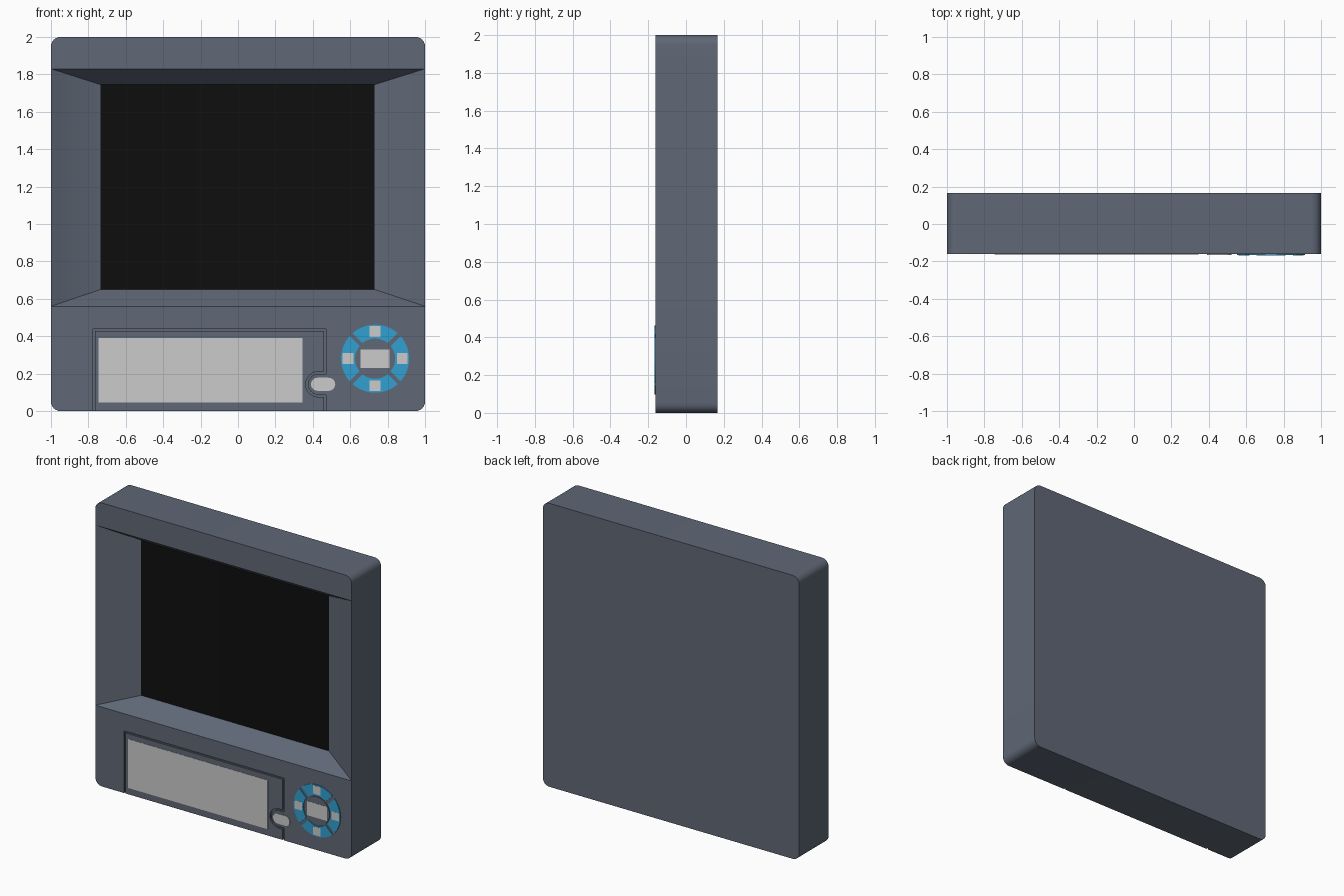
import bpy, bmesh, math
from mathutils import Vector

if "Cube" in bpy.data.objects:
    bpy.data.objects.remove(bpy.data.objects["Cube"])

FRONT, BACK = -0.161, 0.167      # front and back planes of the case
SCREEN_Y = -0.03                 # depth of the recessed screen


def material(name, rgb):
    m = bpy.data.materials.new(name)
    m.diffuse_color = (*rgb, 1)
    m.use_nodes = True
    m.node_tree.nodes["Principled BSDF"].inputs["Base Color"].default_value = m.diffuse_color
    return m


SLATE = material("slate grey", (0.115, 0.137, 0.180))
BLACK = material("screen black", (0.0045, 0.0045, 0.0045))
PALE = material("pale grey", (0.60, 0.60, 0.60))
BLUE = material("bright blue", (0.032, 0.35, 0.63))


def finish(name, bm, mats):
    bmesh.ops.recalc_face_normals(bm, faces=bm.faces)
    me = bpy.data.meshes.new(name)
    bm.to_mesh(me)
    bm.free()
    for m in mats:
        me.materials.append(m)
    ob = bpy.data.objects.new(name, me)
    bpy.context.collection.objects.link(ob)
    return ob


def smooth(ob):
    bpy.ops.object.select_all(action='DESELECT')
    bpy.context.view_layer.objects.active = ob
    ob.select_set(True)
    bpy.ops.object.shade_smooth_by_angle(angle=math.radians(30))


def prism(name, pts, y0, y1, mat):
    """Extrude an outline in the x-z plane from y0 to y1."""
    bm = bmesh.new()
    a = [bm.verts.new((x, y0, z)) for x, z in pts]
    b = [bm.verts.new((x, y1, z)) for x, z in pts]
    bm.faces.new(a)
    bm.faces.new(b[::-1])
    for i in range(len(pts)):
        j = (i + 1) % len(pts)
        bm.faces.new((a[i], b[i], b[j], a[j]))
    return finish(name, bm, [mat])


def arc(cx, cz, r, a0, a1, n):
    return [(cx + r * math.cos(math.radians(a0 + (a1 - a0) * i / n)),
             cz + r * math.sin(math.radians(a0 + (a1 - a0) * i / n))) for i in range(n + 1)]


def rect(cx, cz, w, h):
    return [(cx - w/2, cz - h/2), (cx + w/2, cz - h/2), (cx + w/2, cz + h/2), (cx - w/2, cz + h/2)]


def offset(path, d):
    """Mitred sideways offset of an open path."""
    pts = [Vector(p) for p in path]
    out = []
    for i, p in enumerate(pts):
        dirs = []
        if i > 0:
            dirs.append((p - pts[i - 1]).normalized())
        if i < len(pts) - 1:
            dirs.append((pts[i + 1] - p).normalized())
        normals = [Vector((-v.y, v.x)) for v in dirs]
        m = sum(normals, Vector((0, 0))).normalized()
        out.append(tuple(p + m * d / m.dot(normals[0])))
    return out


# Case: rounded slab with a full-width sloping recess around the screen
R, LOW, HIGH = 0.05, 0.56, 1.83
upper = [(1, HIGH)] + arc(1 - R, 2 - R, R, 0, 90, 6) + arc(R - 1, 2 - R, R, 90, 180, 6) + [(-1, HIGH)]
lower = [(-1, LOW)] + arc(R - 1, R, R, 180, 270, 6) + arc(1 - R, R, R, 270, 360, 6) + [(1, LOW)]
bm = bmesh.new()
up = [bm.verts.new((x, FRONT, z)) for x, z in upper]
lo = [bm.verts.new((x, FRONT, z)) for x, z in lower]
rear = [bm.verts.new((x, BACK, z)) for x, z in upper + lower]
front = up + lo
bm.faces.new(up)
bm.faces.new(lo)
bm.faces.new(rear)
for i in range(len(front)):
    j = (i + 1) % len(front)
    bm.faces.new((front[i], front[j], rear[j], rear[i]))
rim = [up[0], up[-1], lo[0], lo[-1]]
inner = [bm.verts.new((x, SCREEN_Y, z)) for x, z in
         ((0.73, 1.745), (-0.735, 1.745), (-0.735, 0.65), (0.73, 0.65))]
for i in range(4):
    j = (i + 1) % 4
    bm.faces.new((rim[i], rim[j], inner[j], inner[i]))
bm.faces.new(inner).material_index = 1
case = finish("case", bm, [SLATE, BLACK])

# Door seam: narrow groove that bends around the latch button
seam = ([(-0.77, -0.05), (-0.77, 0.433), (0.465, 0.433), (0.465, 0.205)]
        + arc(0.43, 0.143, 0.062, 90, 270, 12) + [(0.465, 0.081), (0.465, -0.05)])
groove = prism("seam_cutter", offset(seam, 0.006) + offset(seam, -0.006)[::-1],
               FRONT - 0.02, FRONT + 0.012, SLATE)
groove.hide_render = True
cut = case.modifiers.new("seam", 'BOOLEAN')
cut.operation = 'DIFFERENCE'
cut.solver = 'EXACT'
cut.object = groove
bpy.context.view_layer.objects.active = case
bpy.ops.object.modifier_apply(modifier=cut.name)
bpy.data.objects.remove(groove)
smooth(case)

# Door label and latch button
prism("door_label", rect(-0.2, 0.2175, 1.09, 0.345), FRONT - 0.0015, FRONT + 0.002, PALE)
latch = arc(0.485, 0.143, 0.035, -90, 90, 10) + arc(0.425, 0.143, 0.035, 90, 270, 10)
smooth(prism("latch_button", latch, FRONT - 0.005, FRONT + 0.002, PALE))

# Control pad: four ring segments with icons around a centre button
CX, CZ, RIN, ROUT, GAP, TOP = 0.733, 0.28, 0.107, 0.182, 0.011, FRONT - 0.006
for k, side in enumerate(("right", "up", "left", "down")):
    a = 90 * k
    ho = 45 - math.degrees(math.asin(GAP / ROUT))
    hi = 45 - math.degrees(math.asin(GAP / RIN))
    outline = arc(CX, CZ, ROUT, a - ho, a + ho, 16) + arc(CX, CZ, RIN, a + hi, a - hi, 12)
    smooth(prism("pad_" + side, outline, TOP, FRONT + 0.002, BLUE))
    ix = CX + 0.145 * math.cos(math.radians(a))
    iz = CZ + 0.145 * math.sin(math.radians(a))
    prism("icon_" + side, rect(ix, iz, 0.058, 0.058), TOP - 0.001, TOP + 0.002, PALE)
smooth(prism("centre_button", arc(CX, CZ, 0.099, 0, 352.5, 47), TOP, FRONT + 0.002, SLATE))
prism("centre_icon", rect(CX, CZ, 0.155, 0.1), TOP - 0.001, TOP + 0.002, PALE)
